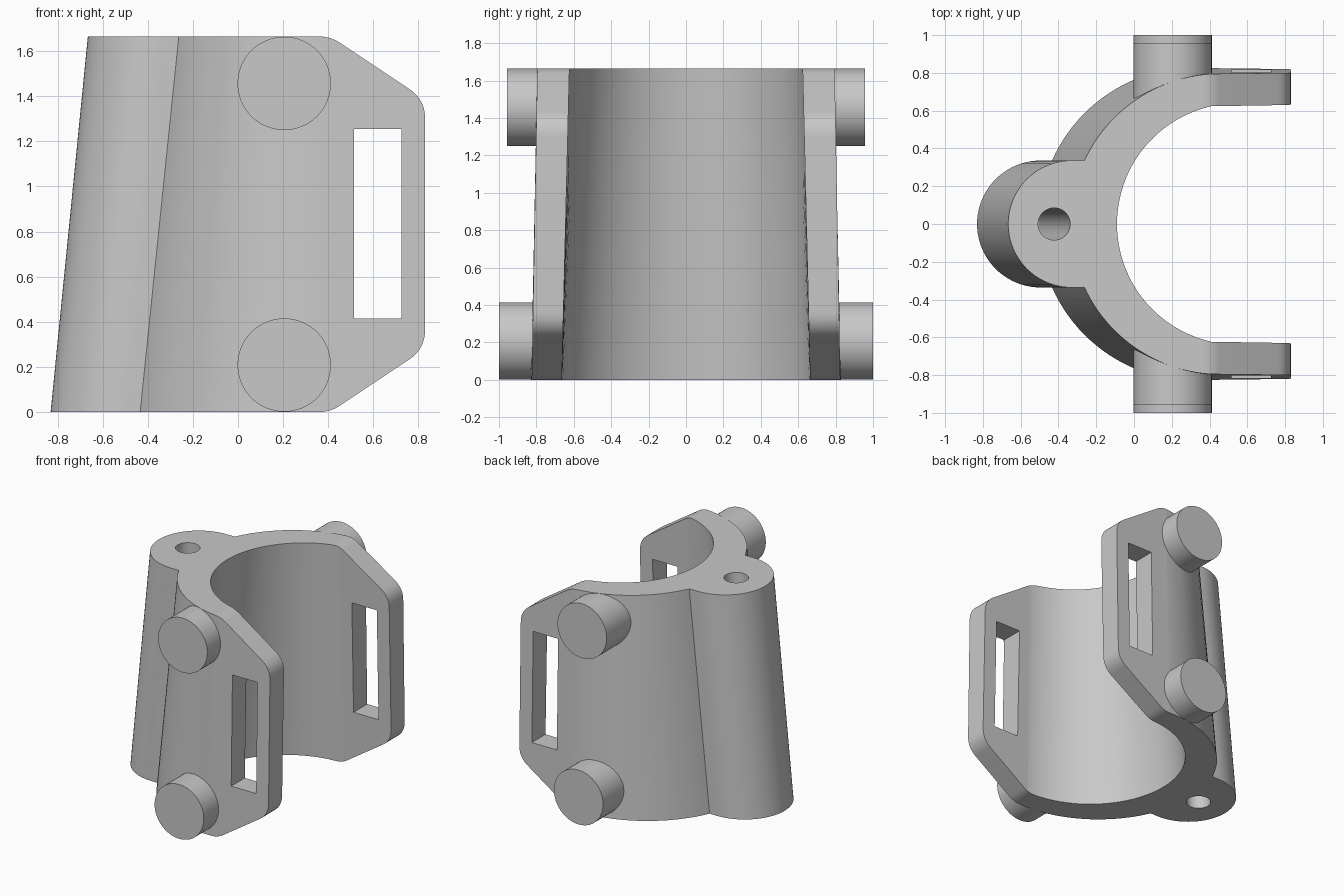
import bpy
import bmesh
from math import asin, acos, cos, sin, pi, radians
from mathutils import Vector

HEIGHT = 1.665

cube = bpy.data.objects.get("Cube")
if cube:
    bpy.data.objects.remove(cube, do_unlink=True)

grey = bpy.data.materials.new("plain grey")
grey.use_nodes = True
grey.diffuse_color = (0.58, 0.58, 0.58, 1)
grey.node_tree.nodes["Principled BSDF"].inputs["Base Color"].default_value = (0.58, 0.58, 0.58, 1)


def loft(name, lower, upper):
    """Closed solid between two matching loops of points."""
    bm = bmesh.new()
    a = [bm.verts.new(p) for p in lower]
    b = [bm.verts.new(p) for p in upper]
    bm.faces.new(a)
    bm.faces.new(b)
    n = len(a)
    for i in range(n):
        j = (i + 1) % n
        bm.faces.new((a[i], a[j], b[j], b[i]))
    bmesh.ops.recalc_face_normals(bm, faces=bm.faces)
    mesh = bpy.data.meshes.new(name)
    bm.to_mesh(mesh)
    bm.free()
    mesh.materials.append(grey)
    obj = bpy.data.objects.new(name, mesh)
    bpy.context.collection.objects.link(obj)
    return obj


def arc(cx, r, start, end, n):
    return [(cx + r * cos(start + (end - start) * i / n),
             r * sin(start + (end - start) * i / n)) for i in range(n + 1)]


def mix(low, high, t):
    return low + (high - low) * t


def section(t):
    """Leaning clamp cross-section; t runs from 0 at the base to 1 at the top."""
    ring_x, ring_r = mix(0.325, 0.46, t), mix(0.83, 0.797, t)
    bore_x, bore_r = mix(0.40, 0.55, t), mix(0.665, 0.64, t)
    hub_x, hub_r = mix(-0.495, -0.33, t), 0.336
    joint = asin(hub_r / ring_r)
    outer = arc(ring_x, ring_r, acos((0.41 - ring_x) / ring_r), pi - joint, 24)
    hub = arc(hub_x, hub_r, pi / 2, pi, 20)
    half = [(0.9, outer[0][1])] + outer + hub
    inner = arc(bore_x, bore_r, pi, acos((0.41 - bore_x) / bore_r), 32)
    inner_half = inner + [(0.9, inner[-1][1])]
    flip = lambda pts: [(x, -y) for x, y in reversed(pts)]
    loop = half + flip(half)[1:] + flip(inner_half)[:-1] + inner_half
    return [(x, y, t * HEIGHT) for x, y in loop]


def rounded(corner, before, after, cut, n=10):
    """Round one corner with a short curve."""
    c = Vector(corner)
    p = c + (Vector(before) - c).normalized() * cut
    q = c + (Vector(after) - c).normalized() * cut
    return [p * (1 - s) ** 2 + c * 2 * s * (1 - s) + q * s * s
            for s in [i / n for i in range(n + 1)]]


def combine(obj, cutter, operation):
    mod = obj.modifiers.new("cut", "BOOLEAN")
    mod.operation = operation
    mod.solver = "EXACT"
    mod.object = cutter
    bpy.context.view_layer.objects.active = obj
    bpy.ops.object.modifier_apply(modifier=mod.name)
    bpy.data.objects.remove(cutter, do_unlink=True)


def smooth(obj):
    bpy.ops.object.select_all(action="DESELECT")
    obj.select_set(True)
    bpy.context.view_layer.objects.active = obj
    bpy.ops.object.shade_smooth_by_angle(angle=radians(25))


# Clamp body, trimmed to its side outline with sloped, rounded arm ends
body = loft("clamp_body", section(-0.05), section(1.05))
low, knee, far = (0.41, 0), (0.83, 0.28), (0.83, 1)
lower_edge = rounded(low, (-1, 0), knee, 0.05) + rounded(knee, low, far, 0.085)
upper_edge = [Vector((p.x, HEIGHT - p.y)) for p in reversed(lower_edge)]
outline = [Vector((-1.2, 0))] + lower_edge + upper_edge + [Vector((-1.2, HEIGHT))]
trim = loft("outline_trim", [(p.x, -1.2, p.y) for p in outline],
            [(p.x, 1.2, p.y) for p in outline])
combine(body, trim, "INTERSECT")

# Strap slots through both arms
slot = [(0.515, 0.415), (0.725, 0.415), (0.725, 1.255), (0.515, 1.255)]
combine(body, loft("slot_cutter", [(x, -1.2, z) for x, z in slot],
                   [(x, 1.2, z) for x, z in slot]), "DIFFERENCE")


# Leaning hole down the hub
def hole(t):
    return [(x, y, t * HEIGHT) for x, y in arc(mix(-0.59, -0.423, t), 0.085, 0, 2 * pi, 48)[:-1]]


combine(body, loft("hole_cutter", hole(-0.1), hole(1.1)), "DIFFERENCE")
smooth(body)

# Four round pegs on the outer walls
for level, z, start, end in (("lower", 0.208, 0.70, 1.0), ("upper", HEIGHT - 0.208, 0.645, 0.957)):
    for side, s in (("front", -1), ("back", 1)):
        circle = [(x, z + y) for x, y in arc(0.205, 0.207, 0, 2 * pi, 64)[:-1]]
        peg = loft(f"{level}_{side}_peg", [(x, s * start, h) for x, h in circle],
                   [(x, s * end, h) for x, h in circle])
        smooth(peg)
